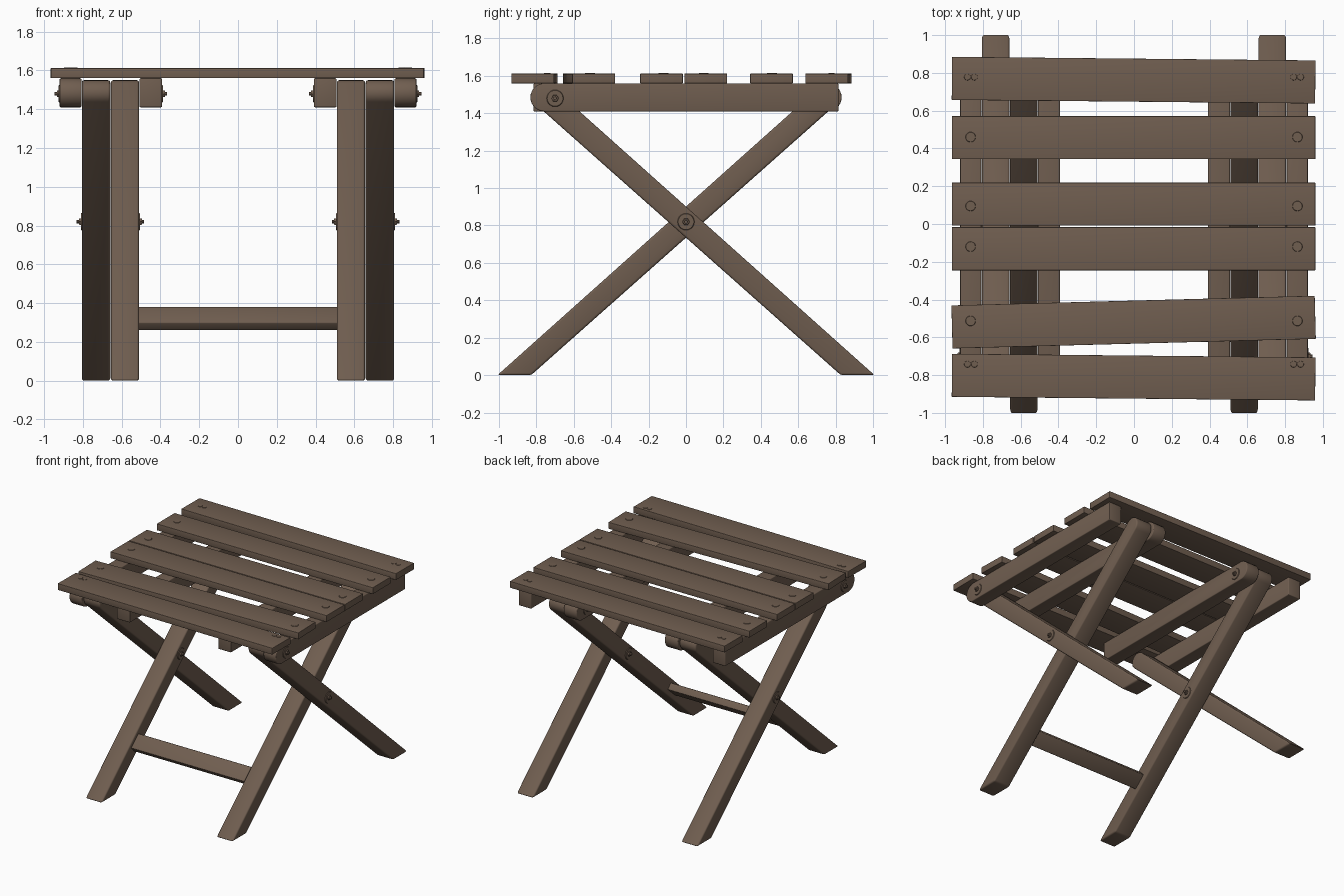
import bpy, bmesh, math
from mathutils import Matrix, Vector

if "Cube" in bpy.data.objects:
    bpy.data.objects.remove(bpy.data.objects["Cube"])

wood = bpy.data.materials.new("brown wood")
wood.diffuse_color = (0.162, 0.112, 0.080, 1)
wood.use_nodes = True
wood.node_tree.nodes["Principled BSDF"].inputs["Base Color"].default_value = wood.diffuse_color


def finish(bm, name, bevel=0.0, mirror=False):
    bmesh.ops.recalc_face_normals(bm, faces=bm.faces[:])
    if bevel:
        edges = [e for e in bm.edges if e.calc_face_angle(0) > math.radians(32)]
        bmesh.ops.bevel(bm, geom=edges, offset=bevel, segments=3, profile=0.5,
                        affect='EDGES', clamp_overlap=False)
    me = bpy.data.meshes.new(name)
    bm.to_mesh(me)
    bm.free()
    me.materials.append(wood)
    me.polygons.foreach_set("use_smooth", [True] * len(me.polygons))
    me.set_sharp_from_angle(angle=math.radians(35))
    ob = bpy.data.objects.new(name, me)
    bpy.context.collection.objects.link(ob)
    if mirror:
        ob.modifiers.new("mirror", 'MIRROR').use_axis = (True, False, False)
    return ob


def extrude_x(name, pts, x0, x1, bevel, mirror=True):
    """Extrude a (y, z) outline from x0 to x1."""
    bm = bmesh.new()
    face = bm.faces.new([bm.verts.new((x0, y, z)) for y, z in pts])
    ext = bmesh.ops.extrude_face_region(bm, geom=[face])
    verts = [v for v in ext["geom"] if isinstance(v, bmesh.types.BMVert)]
    bmesh.ops.translate(bm, vec=(x1 - x0, 0, 0), verts=verts)
    return finish(bm, name, bevel, mirror)


def disc(name, loc, axis, radius, depth, sides=20, mirror=True):
    bm = bmesh.new()
    rot = Vector((0, 0, 1)).rotation_difference(Vector(axis)).to_matrix().to_4x4()
    bmesh.ops.create_cone(bm, cap_ends=True, segments=sides, radius1=radius,
                          radius2=radius * 0.9, depth=depth,
                          matrix=Matrix.Translation(loc) @ rot)
    return finish(bm, name, 0, mirror)


def arc(cy, cz, r, a0, a1, n=14):
    return [(cy + r * math.cos(a0 + (a1 - a0) * i / n),
             cz + r * math.sin(a0 + (a1 - a0) * i / n)) for i in range(n + 1)]


def flip(pts):
    return [(-y, z) for y, z in pts]


# crossed legs: flat foot, rounded top
ANG = math.radians(41.6)
HALF, PIVOT = 0.064, 0.82
top_y = 0.75
top_z = PIVOT + top_y * math.tan(ANG)
leg = [(-1.008, 0.0), (-0.828, 0.0)] + arc(top_y, top_z, HALF, ANG - math.pi / 2, ANG + math.pi / 2)
extrude_x("inner_legs", leg, 0.51, 0.656, 0.012)
extrude_x("outer_legs", flip(leg), 0.659, 0.806, 0.012)

# seat rails: one end rounded at the pivot, the other square
rail = [(-0.815, 1.56), (-0.815, 1.41)] + arc(0.757, 1.485, 0.075, -math.pi / 2, math.pi / 2)
extrude_x("inner_rails", rail, 0.392, 0.508, 0.006)
extrude_x("outer_rails", flip(rail), 0.808, 0.92, 0.006)

# stretcher between the inner legs
c, s = math.cos(ANG), math.sin(ANG)
sy, sz, hw, ht = -0.563, 0.32, 0.062, 0.028
bar = [(sy + a * c - b * s, sz + a * s + b * c)
       for a, b in ((-hw, -ht), (hw, -ht), (hw, ht), (-hw, ht))]
extrude_x("stretcher", bar, -0.515, 0.515, 0.006, mirror=False)

# pivot bolts with washers
bolts = [("inner_rail_bolt", 0.392, -1, 0.70, 1.48), ("outer_rail_bolt", 0.92, 1, -0.70, 1.48),
         ("inner_leg_bolt", 0.51, -1, 0, PIVOT), ("outer_leg_bolt", 0.806, 1, 0, PIVOT)]
for name, x, d, y, z in bolts:
    disc(name + "_washer", (x + d * 0.001, y, z), (d, 0, 0), 0.047, 0.008)
    disc(name + "_nut", (x + d * 0.008, y, z), (d, 0, 0), 0.02, 0.014, 6)
    disc(name + "_tip", (x + d * 0.013, y, z), (d, 0, 0), 0.010, 0.026, 10)

# seat slats: centre y at the left and right ends, screw y, doubled screws
slats = [(0.771, 0.752, 0.778, True), (0.457, 0.457, 0.46, False),
         (0.105, 0.105, 0.095, False), (-0.131, -0.131, -0.12, False),
         (-0.545, -0.494, -0.513, False), (-0.801, -0.820, -0.742, True)]
for i, (yl, yr, ys, double) in enumerate(slats, 1):
    bm = bmesh.new()
    bmesh.ops.create_cube(bm, size=1)
    m = (Matrix.Translation((-0.002, (yl + yr) / 2, 1.586))
         @ Matrix.Rotation(math.atan2(yr - yl, 1.92), 4, 'Z')
         @ Matrix.Diagonal((1.924, 0.228, 0.052, 1)))
    bmesh.ops.transform(bm, matrix=m, verts=bm.verts[:])
    finish(bm, f"slat_{i}", 0.002)
    # screw heads
    for j, x in enumerate((0.845, 0.882) if double else (0.865,)):
        disc(f"slat_{i}_screw_{j + 1}", (x, ys, 1.6125), (0, 0, 1),
             0.018 if double else 0.028, 0.005)
